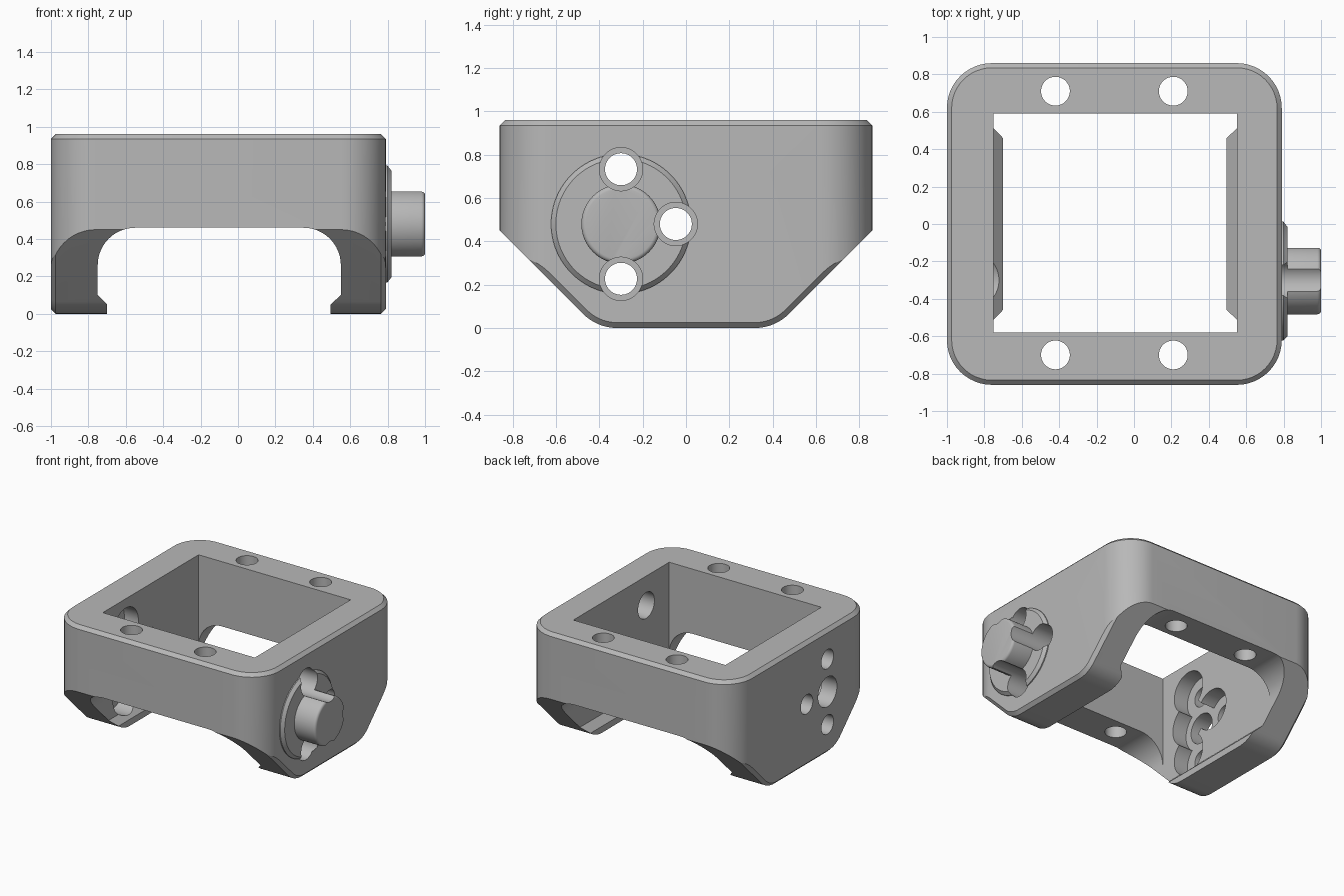
import bpy, bmesh, math
from mathutils import Vector

if "Cube" in bpy.data.objects:
    bpy.data.objects.remove(bpy.data.objects["Cube"])

grey = bpy.data.materials.new("plain_grey")
grey.use_nodes = True
grey.diffuse_color = (0.48, 0.48, 0.48, 1)
grey.node_tree.nodes["Principled BSDF"].inputs["Base Color"].default_value = grey.diffuse_color


def rounded(corners, steps=12):
    """Outline from (u, v, radius) corners, with arcs where radius > 0."""
    out = []
    for i, (u, v, r) in enumerate(corners):
        p = Vector((u, v))
        if r == 0:
            out.append(p)
            continue
        a = (Vector(corners[i - 1][:2]) - p).normalized()
        b = (Vector(corners[(i + 1) % len(corners)][:2]) - p).normalized()
        half = a.angle(b) / 2
        centre = p + (a + b).normalized() * r / math.sin(half)
        start = p + a * r / math.tan(half) - centre
        end = p + b * r / math.tan(half) - centre
        sweep = math.pi - 2 * half
        for k in range(steps + 1):
            t = k / steps
            arc = start * math.sin((1 - t) * sweep) + end * math.sin(t * sweep)
            out.append(centre + arc / math.sin(sweep))
    return out


def circle(u, v, r, n=64):
    return [Vector((u + r * math.cos(math.tau * k / n), v + r * math.sin(math.tau * k / n)))
            for k in range(n)]


def prism(name, outline, axis, lo, hi, ends=(), bevel=0.0, segments=1):
    """Extrude an outline along an axis; bevel the rim at the given ends."""
    place = {"x": lambda p, w: (w, p.x, p.y),
             "y": lambda p, w: (p.x, w, p.y),
             "z": lambda p, w: (p.x, p.y, w)}[axis]
    bm = bmesh.new()
    rings = [[bm.verts.new(place(p, w)) for p in outline] for w in (lo, hi)]
    caps = [bm.faces.new(ring) for ring in rings]
    n = len(outline)
    for i in range(n):
        j = (i + 1) % n
        bm.faces.new((rings[0][i], rings[0][j], rings[1][j], rings[1][i]))
    bmesh.ops.recalc_face_normals(bm, faces=bm.faces)
    rims = [e for end in ends for e in caps[end].edges]
    if rims:
        bmesh.ops.bevel(bm, geom=rims, offset=bevel, segments=segments,
                        profile=0.5, affect="EDGES")
    mesh = bpy.data.meshes.new(name)
    bm.to_mesh(mesh)
    bm.free()
    mesh.materials.append(grey)
    obj = bpy.data.objects.new(name, mesh)
    bpy.context.collection.objects.link(obj)
    return obj


def carve(target, tool, operation="DIFFERENCE"):
    """Apply a boolean and discard the tool."""
    mod = target.modifiers.new("carve", "BOOLEAN")
    mod.operation = operation
    mod.solver = "EXACT"
    mod.object = tool
    bpy.context.view_layer.objects.active = target
    bpy.ops.object.modifier_apply(modifier=mod.name)
    bpy.data.objects.remove(tool)


LEFT, RIGHT, DEPTH, TOP = 0.79, -1.0, 0.86, 0.96
KNOB_Y, KNOB_Z, REACH = -0.30, 0.48, 0.253
lobes = [(KNOB_Y, KNOB_Z + REACH), (KNOB_Y + REACH, KNOB_Z), (KNOB_Y, KNOB_Z - REACH)]

# Frame: rounded plan trimmed to the tapered side outline
plan = rounded([(RIGHT, -DEPTH, 0.24), (LEFT, -DEPTH, 0.24),
                (LEFT, DEPTH, 0.24), (RIGHT, DEPTH, 0.24)])
frame = prism("clamp_frame", plan, "z", -0.2, TOP, ends=[1], bevel=0.025)
side = rounded([(-0.41, 0, 0.22), (0.41, 0, 0.22), (0.87, 0.46, 0),
                (0.87, 1.2, 0), (-0.87, 1.2, 0), (-0.87, 0.46, 0)])
carve(frame, prism("side_trim", side, "x", RIGHT, LEFT, ends=[0, 1], bevel=0.025), "INTERSECT")

# Arched channel with inward gripping lips
arch = rounded([(-0.70, -0.2, 0), (-0.70, 0.05, 0), (-0.75, 0.10, 0), (-0.75, 0.46, 0.2),
                (0.55, 0.46, 0.2), (0.55, 0.10, 0), (0.495, 0.05, 0), (0.495, -0.2, 0)])
carve(frame, prism("arch_cut", arch, "y", -1.2, 1.2))

# Rectangular opening through the top
opening = rounded([(-0.75, -0.58, 0), (0.55, -0.58, 0), (0.55, 0.59, 0), (-0.75, 0.59, 0)])
carve(frame, prism("opening_cut", opening, "z", 0.15, 1.2))

# Four vertical screw holes
for x in (-0.42, 0.21):
    for y in (-0.70, 0.71):
        carve(frame, prism("screw_cut", circle(x, y, 0.077, 48), "z", 0.3, 1.2))

# Cross holes: narrow on one wall with inner counterbores, wide on the knob wall
for y, z in lobes:
    carve(frame, prism("narrow_cut", circle(y, z, 0.074, 48), "x", -1.2, -0.7))
    carve(frame, prism("counterbore_cut", circle(y, z, 0.155), "x", -0.87, -0.6))
    carve(frame, prism("wide_cut", circle(y, z, 0.10, 48), "x", 0.4, 1.0))
carve(frame, prism("shaft_cut", circle(KNOB_Y, KNOB_Z, 0.115), "x", -1.2, -0.7))
carve(frame, prism("shaft_counterbore_cut", circle(KNOB_Y, KNOB_Z, 0.17), "x", -0.87, -0.6))

# Round flange and scalloped knob
flange = prism("knob_flange", circle(KNOB_Y, KNOB_Z, 0.323, 96), "x", 0.78, 0.82,
               ends=[1], bevel=0.022)
knob = prism("knob", circle(KNOB_Y, KNOB_Z, 0.183, 96), "x", 0.80, 1.0,
             ends=[1], bevel=0.02, segments=4)
for part in (flange, knob):
    for y, z in lobes:
        carve(part, prism("scallop_cut", circle(y, z, 0.10, 48), "x", 0.7, 1.2))

# Smooth curved surfaces while keeping hard edges
bpy.ops.object.select_all(action="DESELECT")
for part in (frame, flange, knob):
    part.select_set(True)
bpy.context.view_layer.objects.active = frame
bpy.ops.object.shade_smooth_by_angle(angle=math.radians(25))
